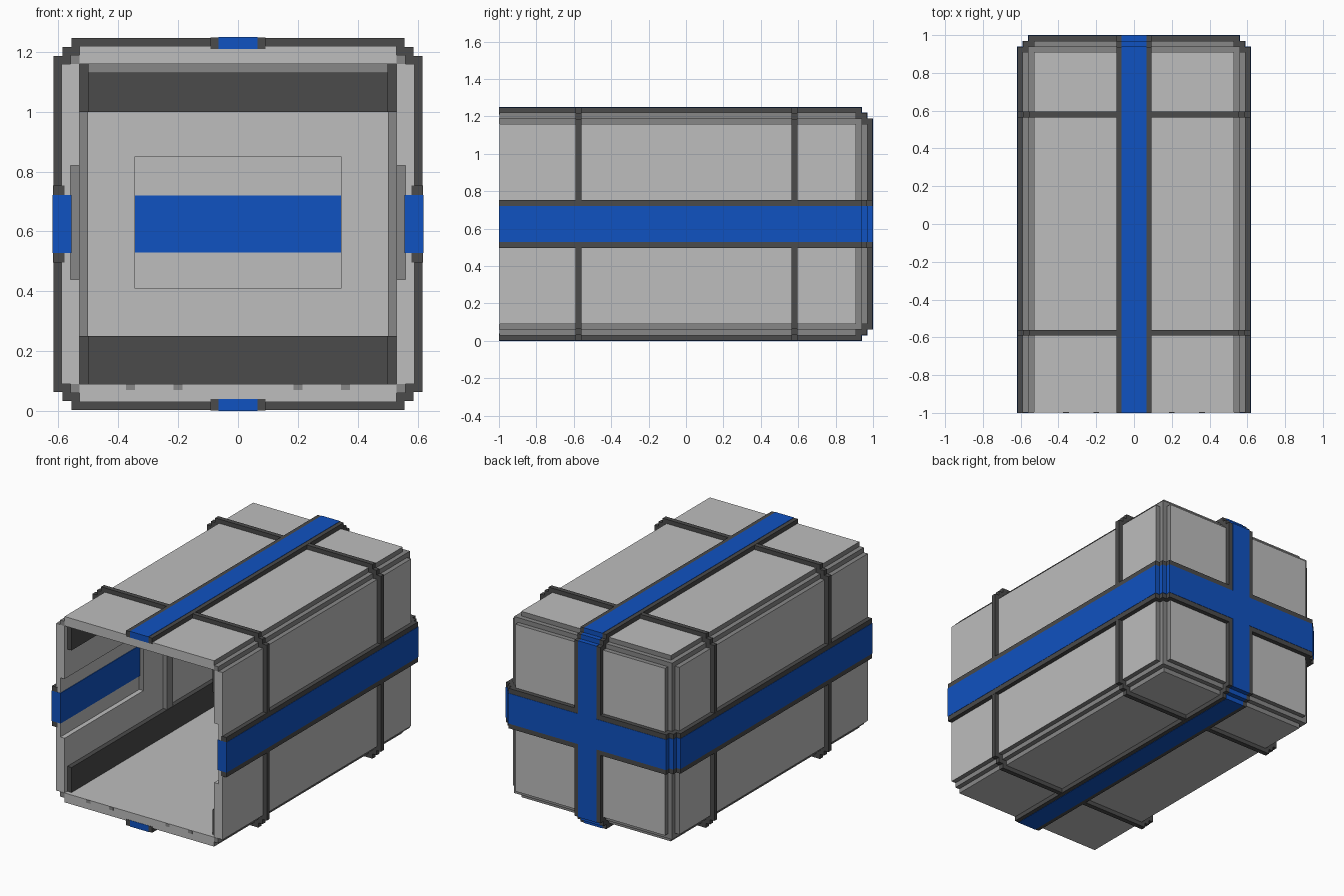
import bpy, bmesh
from mathutils import Vector

cube = bpy.data.objects.get("Cube")
if cube:
    bpy.data.objects.remove(cube, do_unlink=True)


def material(name, rgb):
    m = bpy.data.materials.new(name)
    m.use_nodes = True
    m.diffuse_color = (*rgb, 1)
    m.node_tree.nodes["Principled BSDF"].inputs["Base Color"].default_value = (*rgb, 1)
    return m


LIGHT = material("light grey", (0.51, 0.51, 0.51))
MID = material("mid grey", (0.242, 0.242, 0.242))
DARK = material("dark grey", (0.069, 0.069, 0.069))
BLUE = material("blue", (0.005, 0.084, 0.533))

MIDZ = 0.625               # middle height of the crate
STEP = 0.03                # size of one edge step
FRONT = -0.998             # front rim, just behind the strap ends


def finish(name, bm, *mats):
    bmesh.ops.recalc_face_normals(bm, faces=bm.faces)
    me = bpy.data.meshes.new(name)
    bm.to_mesh(me)
    bm.free()
    for m in mats:
        me.materials.append(m)
    ob = bpy.data.objects.new(name, me)
    bpy.context.collection.objects.link(ob)
    return ob


def box(name, x, y, z, mat):
    bm = bmesh.new()
    bmesh.ops.create_cube(bm, size=1)
    for v in bm.verts:
        v.co = [r[0] if c < 0 else r[1] for r, c in zip((x, y, z), v.co)]
    return finish(name, bm, mat)


def steps(half, end, start):
    """U-shaped path whose two far corners are cut in steps."""
    s = STEP
    side = [(half, start), (half, end - 2 * s), (half - s, end - 2 * s),
            (half - s, end - s), (half - 2 * s, end - s), (half - 2 * s, end)]
    return side + [(-u, v) for u, v in reversed(side)]


def strap(name, half, end, start, height, lo, hi, place, mat):
    """Strip of the given height that wraps the stepped body."""
    bm = bmesh.new()
    outer = steps(half + height, end + height, start)
    inner = steps(half - 0.01, end - 0.01, start)
    rings = []
    for o, i in zip(outer, inner):
        corners = [(*o, lo), (*o, hi), (*i, hi), (*i, lo)]
        rings.append([bm.verts.new(place(*c)) for c in corners])
    for a, b in zip(rings, rings[1:]):
        for k in range(4):
            n = (k + 1) % 4
            bm.faces.new((a[k], a[n], b[n], b[k]))
    bm.faces.new(rings[0])
    bm.faces.new(rings[-1])
    return finish(name, bm, mat)


def boolean(target, tool, operation):
    mod = target.modifiers.new("cut", 'BOOLEAN')
    mod.operation, mod.solver, mod.object = operation, 'EXACT', tool
    bpy.context.view_layer.objects.active = target
    bpy.ops.object.modifier_apply(modifier=mod.name)
    bpy.data.objects.remove(tool, do_unlink=True)


# Crate shell: four overlapping boxes give the stepped edges
def block(dx, dy, dz, mat):
    return box("crate_shell", (-0.59 + dx, 0.59 - dx), (FRONT, 0.97 - dy),
               (0.03 + dz, 1.22 - dz), mat)


shell = block(STEP, STEP, STEP, LIGHT)
for d in ((0, 0.06, 0.06), (0.06, 0, 0.06), (0.06, 0.06, 0)):
    boolean(shell, block(*d, LIGHT), 'UNION')

# Hollow inside, with shallow recesses in the side and back walls
for cut in (((-0.53, 0.53), (-1.2, 0.91), (0.09, 1.16)),
            ((-0.56, 0.56), (-1.2, -0.2), (0.44, 0.82)),
            ((-0.345, 0.345), (0.5, 0.94), (0.41, 0.85))):
    boolean(shell, box("cutter", *cut, LIGHT), 'DIFFERENCE')

# Edge steps are mid grey; flat panels, rim and interior are light
shell.name = "crate_shell"
me = shell.data
me.materials.clear()
me.materials.append(LIGHT)
me.materials.append(MID)
for p in me.polygons:
    x, y, z = p.center
    h, up = abs(x), abs(z - MIDZ)
    n = [abs(c) > 0.5 for c in p.normal]
    panel = ((n[0] and h > 0.585) or (n[2] and up > 0.59)
             or (n[1] and (y > 0.965 or y < -0.99)))
    outward = p.normal.dot(Vector((x, y if n[1] else 0, z - MIDZ))) > 0
    p.material_index = 1 if outward and not panel else 0

# Straps: blue centre with dark edges, level around the sides and over the top
def level(u, v, w):
    return (u, v, MIDZ + w)


def upright(u, v, w):
    return (w, v, MIDZ + u)


for name, half, place, b, e in (("side_strap", 0.59, level, 0.097, 0.128),
                                ("top_strap", 0.595, upright, 0.065, 0.092)):
    strap(name, half, 0.97, -1, 0.03, -b, b, place, BLUE)
    for label, lo, hi in (("lower", -e, -b), ("upper", b, e)):
        strap(f"{name}_{label}_edge", half, 0.97, -1, 0.028, lo, hi, place, DARK)

# Thin ribs around the body
for label, y in (("front", -0.575), ("back", 0.58)):
    for part, s in (("upper", 1), ("lower", -1)):
        strap(f"{label}_rib_{part}", 0.59, 0.595, 0, 0.027, -0.015, 0.015,
              lambda u, v, w: (u, y + w, MIDZ + s * v), DARK)


# Inside fittings, mirrored left and right
def pair(name, x, y, z, mat):
    box("left_" + name, x, y, z, mat)
    box("right_" + name, (-x[1], -x[0]), y, z, mat)


pair("inner_strap", (0.556, 0.6), (-1, -0.2), (0.528, 0.722), BLUE)
pair("lower_rail", (0.5, 0.535), (-0.97, 0.915), (0.085, 0.25), DARK)
pair("upper_rail", (0.5, 0.535), (-0.97, 0.915), (1.0, 1.165), DARK)
pair("pillar", (0.502, 0.535), (0.0, 0.06), (0.24, 1.01), MID)
box("ceiling_beam", (-0.51, 0.51), (0.0, 0.06), (1.13, 1.165), MID)
box("back_lower_rail", (-0.51, 0.51), (0.88, 0.915), (0.085, 0.25), DARK)
box("back_upper_rail", (-0.51, 0.51), (0.88, 0.915), (1.0, 1.165), DARK)
box("back_inner_strap", (-0.345, 0.345), (0.936, 0.96), (0.53, 0.72), BLUE)

# Small marks on the front rim: corner pads and floor notches
for label, z in (("lower", (0.06, 0.09)), ("upper", (1.16, 1.19))):
    pair(f"{label}_corner_pad", (0.53, 0.56), (-1, -0.992), z, MID)
for label, x in (("inner", 0.2), ("outer", 0.36)):
    pair(f"{label}_floor_notch", (x - 0.015, x + 0.015), (-1, -0.992), (0.07, 0.09), MID)
